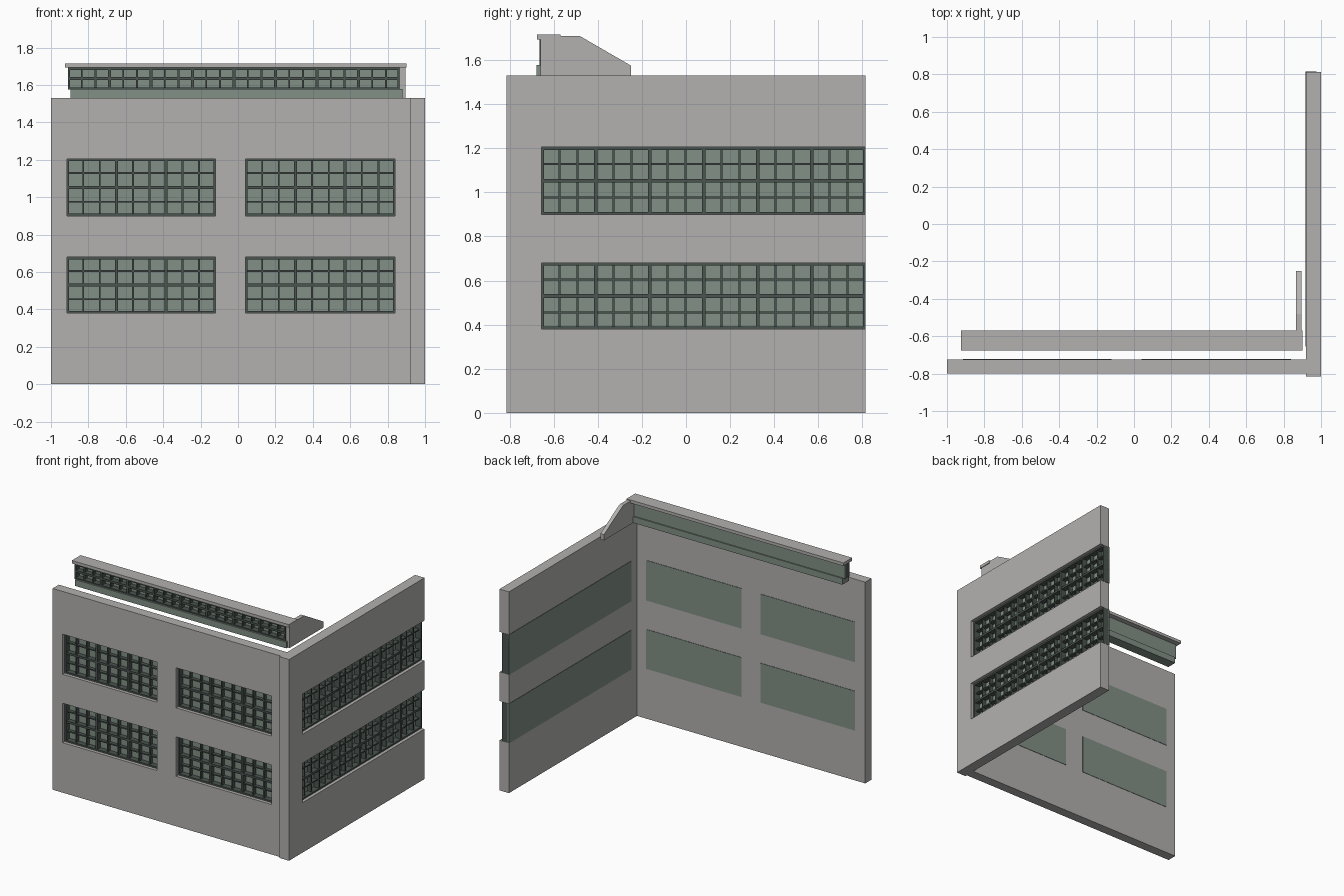
import bpy, bmesh
from math import radians
from mathutils import Matrix, Vector

cube = bpy.data.objects.get("Cube")
if cube:
    bpy.data.objects.remove(cube)


def material(name, rgb):
    m = bpy.data.materials.new(name)
    m.use_nodes = True
    m.diffuse_color = (*rgb, 1)
    m.node_tree.nodes["Principled BSDF"].inputs["Base Color"].default_value = (*rgb, 1)
    return m


CONCRETE = material("warm grey concrete", (0.45, 0.44, 0.43))
GLASS = material("grey green glass", (0.22, 0.28, 0.24))
FRAME = material("dark green frame", (0.07, 0.09, 0.08))

# Each facade is drawn in its own frame: x along, y inward, z up
FRONT = Matrix.Translation((0, -0.80, 0))
SIDE = Matrix.Translation((1, 0, 0)) @ Matrix.Rotation(radians(90), 4, "Z")
ROOF = Matrix.Translation((0, -0.665, 0))


def finish(name, bm, mat, matrix=Matrix()):
    bmesh.ops.recalc_face_normals(bm, faces=bm.faces)
    mesh = bpy.data.meshes.new(name)
    bm.to_mesh(mesh)
    bm.free()
    mesh.materials.append(mat)
    ob = bpy.data.objects.new(name, mesh)
    ob.matrix_world = matrix
    bpy.context.collection.objects.link(ob)
    return ob


def add_box(bm, x, y, z):
    lo, hi = Vector((x[0], y[0], z[0])), Vector((x[1], y[1], z[1]))
    bmesh.ops.create_cube(bm, size=1, matrix=Matrix.Translation((lo + hi) / 2)
                          @ Matrix.Diagonal((*(hi - lo), 1)))


def box(name, x, y, z, mat, matrix=Matrix()):
    bm = bmesh.new()
    add_box(bm, x, y, z)
    return finish(name, bm, mat, matrix)


def extrude(bm, vec):
    geom = bmesh.ops.extrude_face_region(bm, geom=bm.faces[:])["geom"]
    bmesh.ops.translate(bm, vec=vec,
                        verts=[g for g in geom if isinstance(g, bmesh.types.BMVert)])


def wall(name, x, z, openings_x, openings_z, depth, matrix):
    """A flat grid with the opening cells left out, extruded to a slab."""
    xs = sorted({*x, *(v for o in openings_x for v in o)})
    zs = sorted({*z, *(v for o in openings_z for v in o)})
    bm = bmesh.new()
    grid = [[bm.verts.new((a, 0, b)) for b in zs] for a in xs]
    for i in range(len(xs) - 1):
        for j in range(len(zs) - 1):
            in_x = any(o[0] <= xs[i] < o[1] for o in openings_x)
            in_z = any(o[0] <= zs[j] < o[1] for o in openings_z)
            if not (in_x and in_z):
                bm.faces.new((grid[i][j], grid[i + 1][j],
                              grid[i + 1][j + 1], grid[i][j + 1]))
    extrude(bm, (0, depth, 0))
    bmesh.ops.dissolve_limit(bm, angle_limit=0.01, verts=bm.verts, edges=bm.edges)
    return finish(name, bm, CONCRETE, matrix)


def window(name, x, z, cols, rows, outer, back, matrix):
    """Framed glazing: a heavy mullion every third column, heavy middle rail."""
    bm = bmesh.new()
    edge, heavy, thin = 0.012, 0.016, 0.009
    glass_y = back - 0.012
    for a, b in ((x[0], x[0] + edge), (x[1] - edge, x[1])):
        add_box(bm, (a, b), (outer, back), z)
    for a, b in ((z[0], z[0] + edge), (z[1] - edge, z[1])):
        add_box(bm, x, (outer, back), (a, b))
    for i in range(1, cols):
        strong = i % 3 == 0
        c, w = x[0] + (x[1] - x[0]) * i / cols, (heavy if strong else thin) / 2
        add_box(bm, (c - w, c + w), (outer + (0.002 if strong else 0.012), glass_y), z)
    for j in range(1, rows):
        strong = j * 2 == rows
        c, w = z[0] + (z[1] - z[0]) * j / rows, (heavy if strong else thin) / 2
        add_box(bm, x, (outer + (0.004 if strong else 0.014), glass_y), (c - w, c + w))
    finish(name + "_frame", bm, FRAME, matrix)
    box(name + "_glass", x, (glass_y, back + 0.001), z, GLASS, matrix)


# Walls
floors = {"lower": (0.38, 0.68), "upper": (0.90, 1.205)}
bays = {"right": (-0.915, -0.12), "left": (0.04, 0.84)}
strip = (-0.655, 0.815)
wall("front_wall", (-1, 0.92), (0, 1.53), bays.values(), floors.values(), 0.075, FRONT)
wall("side_wall", (-0.815, 0.813), (0, 1.53), [(strip[0], 0.813)],
     floors.values(), 0.08, SIDE)

# Wall windows
for floor, z in floors.items():
    for bay, x in bays.items():
        window(f"{floor}_{bay}_front_window", x, z, 9, 4, 0.025, 0.077, FRONT)
    window(f"{floor}_side_window", strip, z, 18, 4, 0.025, 0.082, SIDE)

# Roof clerestory
window("clerestory", (-0.91, 0.865), (1.575, 1.692), 24, 2, 0.0, 0.055, ROOF)
box("clerestory_base", (-0.895, 0.88), (-0.012, 0.065), (1.53, 1.578), GLASS, ROOF)
box("clerestory_cap", (-0.925, 0.90), (-0.01, 0.095), (1.692, 1.715), CONCRETE, ROOF)

# Sloping end panel of the clerestory
bm = bmesh.new()
profile = [(-0.66, 1.53), (-0.25, 1.53), (-0.25, 1.575), (-0.48, 1.708), (-0.66, 1.708)]
bm.faces.new([bm.verts.new((0.865, y, z)) for y, z in profile])
extrude(bm, (0.03, 0, 0))
finish("clerestory_end_panel", bm, CONCRETE)
